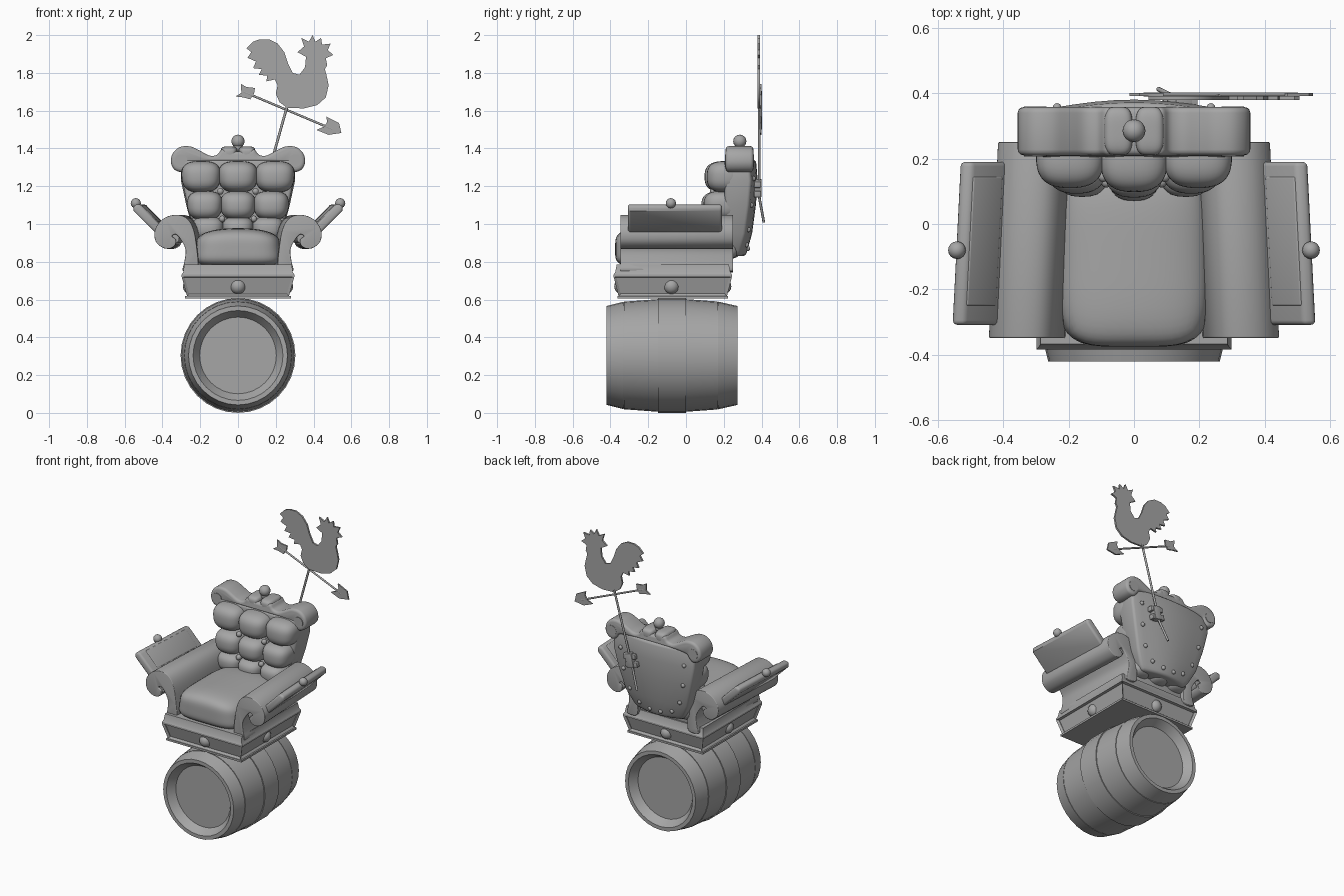
import bpy, bmesh, math
from mathutils import Vector

if "Cube" in bpy.data.objects:
    bpy.data.objects.remove(bpy.data.objects["Cube"])

grey = bpy.data.materials.new("plain_grey")
grey.diffuse_color = (0.38, 0.38, 0.38, 1)
grey.use_nodes = True
grey.node_tree.nodes["Principled BSDF"].inputs["Base Color"].default_value = grey.diffuse_color


def finish(name, bm, bevel=0.0, angle=40):
    bmesh.ops.recalc_face_normals(bm, faces=bm.faces)
    mesh = bpy.data.meshes.new(name)
    bm.to_mesh(mesh)
    bm.free()
    mesh.materials.append(grey)
    ob = bpy.data.objects.new(name, mesh)
    bpy.context.collection.objects.link(ob)
    bpy.ops.object.select_all(action='DESELECT')
    ob.select_set(True)
    bpy.context.view_layer.objects.active = ob
    if bevel:
        mod = ob.modifiers.new("round", 'BEVEL')
        mod.width, mod.segments = bevel, 3
        mod.limit_method, mod.angle_limit = 'ANGLE', math.radians(50)
        bpy.ops.object.modifier_apply(modifier=mod.name)
    bpy.ops.object.shade_smooth_by_angle(angle=math.radians(angle))
    return ob


def loft_bm(rings):
    bm = bmesh.new()
    rows = [[bm.verts.new(p) for p in r] for r in rings]
    n = len(rows[0])
    for a, b in zip(rows, rows[1:]):
        for i in range(n):
            j = (i + 1) % n
            bm.faces.new((a[i], a[j], b[j], b[i]))
    bm.faces.new(rows[0])
    bm.faces.new(rows[-1][::-1])
    return bm


def extrude(name, pts, y0, y1, shift=0.0, bevel=0.0):
    """Extrude an (x, z) outline along y; the far end may slide in x."""
    return finish(name, loft_bm([[(x, y0, z) for x, z in pts],
                                 [(x + shift, y1, z) for x, z in pts]]), bevel)


def smooth_outline(pts, steps=4):
    """Closed Catmull-Rom curve through the points."""
    out, n = [], len(pts)
    for i in range(n):
        a, b, c, d = (Vector(pts[(i + k) % n]) for k in (-1, 0, 1, 2))
        for s in range(steps):
            t = s / steps
            out.append(tuple(0.5 * (2 * b + (c - a) * t + (2 * a - 5 * b + 4 * c - d) * t ** 2
                                    + (3 * b - a - 3 * c + d) * t ** 3)))
    return out


def cushion(name, loc, half, power=3.0, taper=0.0, cuts=9, crown=0.0):
    """Puffy superellipsoid pillow, optionally narrower and domed at the top."""
    bm = bmesh.new()
    bmesh.ops.create_cube(bm, size=2)
    bmesh.ops.subdivide_edges(bm, edges=bm.edges[:], cuts=cuts, use_grid_fill=True)
    for v in bm.verts:
        p = v.co / sum(abs(c) ** power for c in v.co) ** (1 / power)
        dome = crown * (1 - p.x ** 2) * max(0, p.z)
        v.co = (loc[0] + p.x * half[0] * (1 - taper * p.z),
                loc[1] + p.y * half[1], loc[2] + p.z * half[2] + dome)
    return finish(name, bm, angle=60)


def ball(name, loc, r, seg=16):
    bm = bmesh.new()
    bmesh.ops.create_uvsphere(bm, u_segments=seg, v_segments=seg // 2, radius=r)
    bmesh.ops.translate(bm, verts=bm.verts, vec=loc)
    return finish(name, bm, angle=60)


def rod(name, p, q, r, seg=12):
    p, q = Vector(p), Vector(q)
    bm = bmesh.new()
    bmesh.ops.create_cone(bm, cap_ends=True, segments=seg, radius1=r, radius2=r, depth=(q - p).length)
    turn = (q - p).to_track_quat('Z', 'Y').to_matrix()
    for v in bm.verts:
        v.co = turn @ v.co + (p + q) / 2
    return finish(name, bm)


# Barrel: turned about the y axis, with recessed heads and a raised middle hoop
barrel = [(-.37, .203), (-.42, .238), (-.42, .262), (-.332, .284), (-.332, .281), (-.328, .281),
          (-.328, .285), (-.147, .298), (-.147, .304), (0, .304), (0, .298), (.166, .286),
          (.166, .282), (.17, .282), (.17, .285), (.272, .262), (.272, .238), (.22, .203)]
turns = [math.tau * i / 32 for i in range(32)]
finish("barrel", loft_bm([[(r * math.cos(a), y, .304 + r * math.sin(a)) for a in turns]
                          for y, r in barrel]), angle=25)

# Chair base: flared box with inset panels and a round boss on every side
CY = -.07
levels = [(.605, .28, .292), (.618, .28, .292), (.618, .27, .287), (.72, .298, .313), (.732, .298, .313),
          (.745, .29, .305), (.785, .285, .297)]
bm = loft_bm([[(sx * hx, CY + sy * hy, z) for sx, sy in ((-1, -1), (1, -1), (1, 1), (-1, 1))]
              for z, hx, hy in levels])
bmesh.ops.recalc_face_normals(bm, faces=bm.faces)
panels = [f for f in bm.faces if .65 < f.calc_center_median().z < .69 and abs(f.normal.z) < .5]
bmesh.ops.inset_individual(bm, faces=panels, thickness=.012, depth=-.014)
finish("chair_base", bm, angle=25)
for i, (x, y) in enumerate(((0, -.338), (0, .198), (-.25, -.077), (.25, -.077))):
    ball(f"base_boss_{i}", (x, y, .67), .042)
extrude("seat_support", [(-.24, .77), (.24, .77), (.225, .9), (-.225, .9)], -.3, .22, 0, .02)

# Seat
cushion("seat_cushion", (0, -.1, .862), (.232, .275, .092), 4.5, .06, 13, .024)

# Arms: rolled scrolls, hinged side flaps and knobs
arm = [(.215, .76), (.22, .89), (.24, .985), (.28, 1.037), (.34, 1.048), (.40, 1.025), (.44, .97),
       (.437, .91), (.40, .875), (.36, .87), (.332, .89), (.33, .918), (.35, .935), (.33, .945),
       (.305, .92), (.278, .865), (.284, .80), (.29, .75)]
for s, side in ((-1, "left"), (1, "right")):
    extrude(f"{side}_arm", [(s * x, z) for x, z in smooth_outline(arm)], -.348, .25, -.028 * s, .02)
    rod(f"{side}_arm_scroll_core", (s * .345, -.335, .927), (s * .32, .24, .927), .034, 16)
    slab = [(.40, .985), (.52, 1.107), (.555, 1.098), (.553, 1.068), (.435, .95)]
    extrude(f"{side}_flap", [(s * x, z) for x, z in slab], -.308, .19, -.025 * s, .014)
    pad = [(.42, 1.012), (.51, 1.104), (.53, 1.075), (.44, .98)]
    extrude(f"{side}_flap_panel", [(s * x, z) for x, z in pad], -.25, .145, -.02 * s, .006)
    ball(f"{side}_flap_knob", (s * .541, -.08, 1.11), .027)

# Back shell: tapered shield with a bulged rear
shell = [(.83, .165, .28), (.86, .19, .29), (.95, .235, .315), (1.1, .275, .335),
         (1.23, .303, .345), (1.34, .30, .335)]


def shell_at(z):
    for (z0, w0, y0), (z1, w1, y1) in zip(shell, shell[1:]):
        if z <= z1:
            t = (z - z0) / (z1 - z0)
            return w0 + (w1 - w0) * t, y0 + (y1 - y0) * t
    return shell[-1][1:]


def rear_y(x, z):
    w, y = shell_at(z)
    return y + .035 * math.cos(math.pi / 2 * min(1, abs(x) / w))


rings = []
for z, w, y in shell:
    back = [(w * (1 - i / 5), rear_y(w * (1 - i / 5), z), z) for i in range(11)]
    rings.append([(-w * .97, .205, z), (w * .97, .205, z)] + back)
finish("back_shell", loft_bm(rings), .015)
for i, (x, z) in enumerate(((.235, 1.24), (.22, 1.1), (.185, .97), (.12, .89), (.04, .87))):
    for s in (-1, 1):
        ball(f"rear_stud_{i}_{s}", (s * x, rear_y(x, z), z), .014, 10)

# Tufted backrest pillows and buttons
tufts = [(1.25, .083, .296, .21), (1.098, .077, .266, .193), (.975, .064, .24, .183), (.87, .06, .21, .18)]
for r, (z, hz, w, y) in enumerate(tufts):
    for c in (-1, 0, 1):
        cushion(f"back_tuft_{r}_{c}", (c * w * .66, y, z), (w * .35, .112 if c == 0 else .1, hz), 2.7, -.05)
    if r < 3:
        for s in (-1, 1):
            ball(f"tuft_button_{r}_{s}", (s * w * .315, y - .065, z - hz + .006), .018, 10)

# Crest rail with scrolled ends, centre curls and finial
half = [(.04, 1.385), (.085, 1.395), (.11, 1.367), (.15, 1.362), (.2, 1.387), (.25, 1.41), (.305, 1.408),
        (.345, 1.375), (.355, 1.325), (.335, 1.287), (.295, 1.275), (.268, 1.295), (.25, 1.318),
        (.2, 1.325), (.1, 1.327)]
extrude("crest_rail", smooth_outline(half + [(-x, z) for x, z in reversed(half)]), .21, .357, 0, .022)
for s in (-1, 1):
    rod(f"crest_scroll_{s}", (s * .302, .206, 1.335), (s * .302, .359, 1.335), .034, 20)
    cushion(f"crest_curl_{s}", (s * .048, .284, 1.375), (.044, .074, .036), 3.5)
ball("finial_neck", (0, .285, 1.405), .025)
ball("finial", (0, .285, 1.438), .035)

# Weathervane: leaning bent pole, bracket, arrow and rooster plates
VY = .388
rod("vane_pole", (.262, VY, 1.63), (.125, VY, 1.14), .007)
rod("vane_pole_foot", (.125, VY, 1.14), (.075, .412, 1.01), .007)
for i, z in enumerate((1.165, 1.215)):
    x = .13 + (z - 1.16) * .28
    extrude(f"bracket_strap_{i}", [(x - .045, z - .01), (x + .045, z - .024), (x + .05, z + .008),
                                   (x - .04, z + .022)], .36, .395, 0, .004)
extrude("bracket_plate", [(.11, 1.15), (.16, 1.14), (.18, 1.225), (.13, 1.24)], .36, .4, 0, .004)
rod("arrow_shaft", (.03, VY + .008, 1.70), (.50, VY + .008, 1.502), .006)
extrude("arrow_head", [(.547, 1.482), (.535, 1.535), (.467, 1.568), (.472, 1.54), (.455, 1.515),
                       (.415, 1.498), (.48, 1.472)], VY + .003, VY + .013)
extrude("arrow_tail", [(-.013, 1.675), (.018, 1.695), (.015, 1.742), (.045, 1.725), (.09, 1.72),
                       (.085, 1.69), (.065, 1.66), (.03, 1.67)], VY + .003, VY + .013)
rooster = [(.26, 1.615), (.22, 1.645), (.2, 1.69), (.21, 1.735), (.195, 1.765), (.15, 1.755), (.155, 1.785),
           (.11, 1.79), (.125, 1.82), (.08, 1.825), (.095, 1.86), (.05, 1.88), (.07, 1.91), (.045, 1.93),
           (.08, 1.965), (.115, 1.978), (.165, 1.978), (.21, 1.955), (.245, 1.91), (.265, 1.85), (.29, 1.8),
           (.325, 1.79), (.355, 1.83), (.36, 1.885), (.315, 1.91), (.35, 1.94), (.335, 1.985), (.375, 1.965),
           (.395, 2.0), (.41, 1.965), (.44, 1.985), (.445, 1.95), (.49, 1.955), (.475, 1.92), (.505, 1.895),
           (.465, 1.878), (.472, 1.84), (.46, 1.82), (.468, 1.79), (.48, 1.735), (.465, 1.67), (.42, 1.63),
           (.35, 1.612)]
extrude("rooster", rooster, VY - .009, VY + .003)
